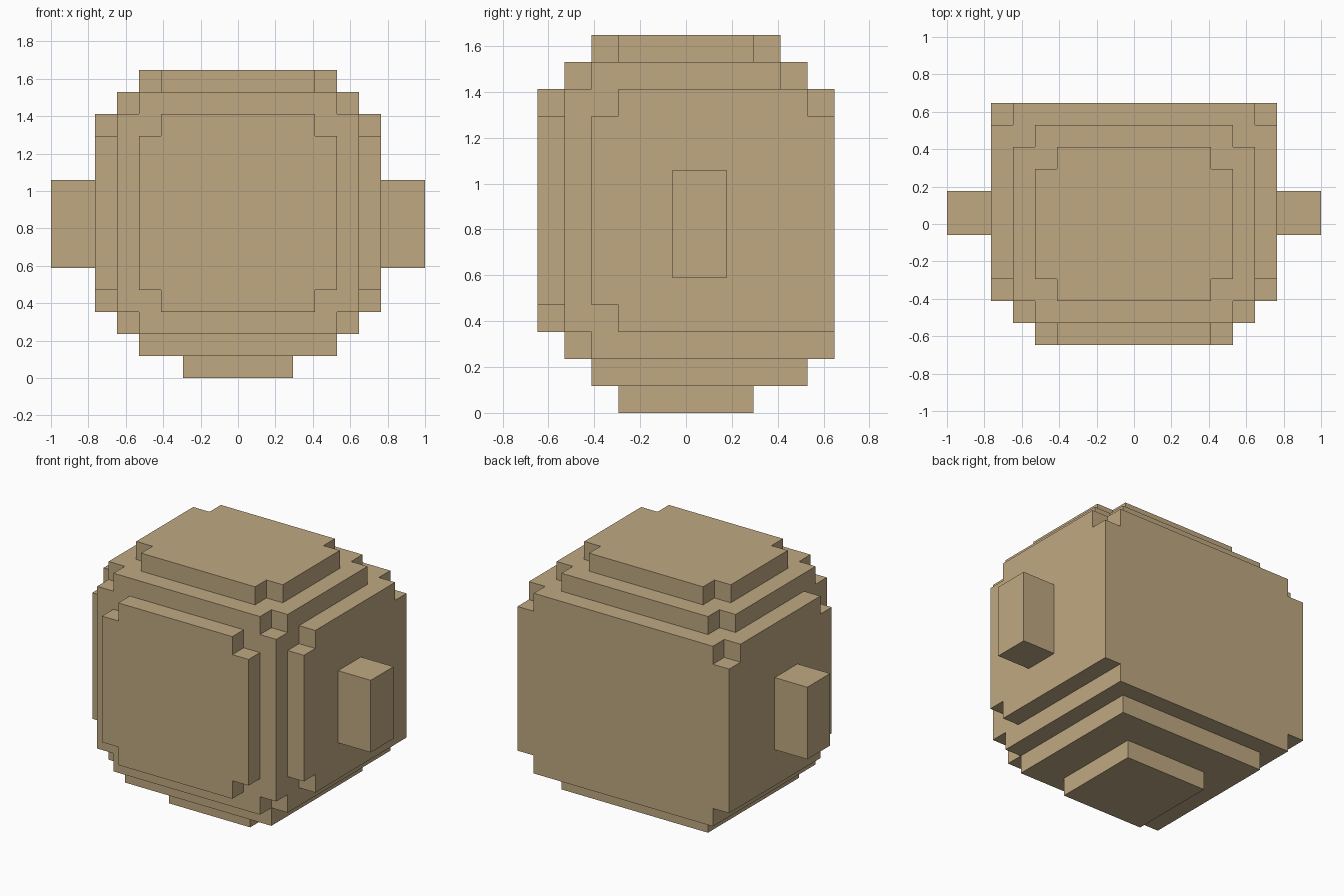
import bpy
import bmesh
from itertools import product

if "Cube" in bpy.data.objects:
    bpy.data.objects.remove(bpy.data.objects["Cube"])

U = 2 / 17  # one block of the grid

tan = bpy.data.materials.new("tan")
tan.diffuse_color = (0.52, 0.395, 0.222, 1)
tan.use_nodes = True
tan.node_tree.nodes["Principled BSDF"].inputs["Base Color"].default_value = tan.diffuse_color


def block_object(name, boxes):
    """Merge boxes (x0, x1, y0, y1, z0, z1 in blocks) into one clean outer shell."""
    cells = set()
    for x0, x1, y0, y1, z0, z1 in boxes:
        nx, ny, nz = (round(b - a) for a, b in ((x0, x1), (y0, y1), (z0, z1)))
        cells |= {(x0 + i, y0 + j, z0 + k)
                  for i, j, k in product(range(nx), range(ny), range(nz))}
    bm = bmesh.new()
    verts = {}

    def vert(p):
        if p not in verts:
            verts[p] = bm.verts.new([c * U for c in p])
        return verts[p]

    # Outer face wherever a cell has no neighbour
    for cell in cells:
        for axis, side in product(range(3), (0, 1)):
            near = list(cell)
            near[axis] += 2 * side - 1
            if tuple(near) in cells:
                continue
            a, b = (axis + 1) % 3, (axis + 2) % 3
            ring = []
            for da, db in ((0, 0), (1, 0), (1, 1), (0, 1)):
                p = list(cell)
                p[axis] += side
                p[a] += da
                p[b] += db
                ring.append(vert(tuple(p)))
            bm.faces.new(ring if side else ring[::-1])
    bmesh.ops.dissolve_limit(bm, angle_limit=0.01, verts=bm.verts[:], edges=bm.edges[:])
    mesh = bpy.data.meshes.new(name)
    bm.to_mesh(mesh)
    bm.free()
    mesh.materials.append(tan)
    bpy.context.collection.objects.link(bpy.data.objects.new(name, mesh))


def slab(half_x, y0, y1, z0, z1):
    """Box centred across x."""
    return (-half_x, half_x, y0, y1, z0, z1)


# Rounded head made of stepped slabs, flat at the back
block_object("head", [
    slab(4.5, -3.5, 4.5, 1, 2),      # underside step
    slab(4.5, -4.5, 5.5, 2, 3),      # lower step, front corners notched
    slab(5.5, -3.5, 5.5, 2, 3),
    slab(4.5, -5.5, 5.5, 4, 11),     # face plate
    slab(3.5, -5.5, 5.5, 3, 12),
    slab(5.5, -4.5, 5.5, 3, 12),     # main mass
    slab(6.5, -3.5, 5.5, 4, 11),     # cheeks
    slab(6.5, -2.5, 5.5, 3, 11),
    slab(6.5, -2.5, 4.5, 11, 12),
    slab(5.5, -3.5, 3.5, 12, 13),    # upper step
    slab(4.5, -4.5, 4.5, 12, 13),
    slab(4.5, -2.5, 2.5, 13, 14),    # crown
    slab(3.5, -3.5, 3.5, 13, 14),
])

# Neck under the head
block_object("neck", [slab(2.5, -2.5, 2.5, 0, 1)])

# Ears on both sides
for side, x0 in (("left", -8.5), ("right", 6.5)):
    block_object(side + "_ear", [(x0, x0 + 2, -0.5, 1.5, 5, 9)])
